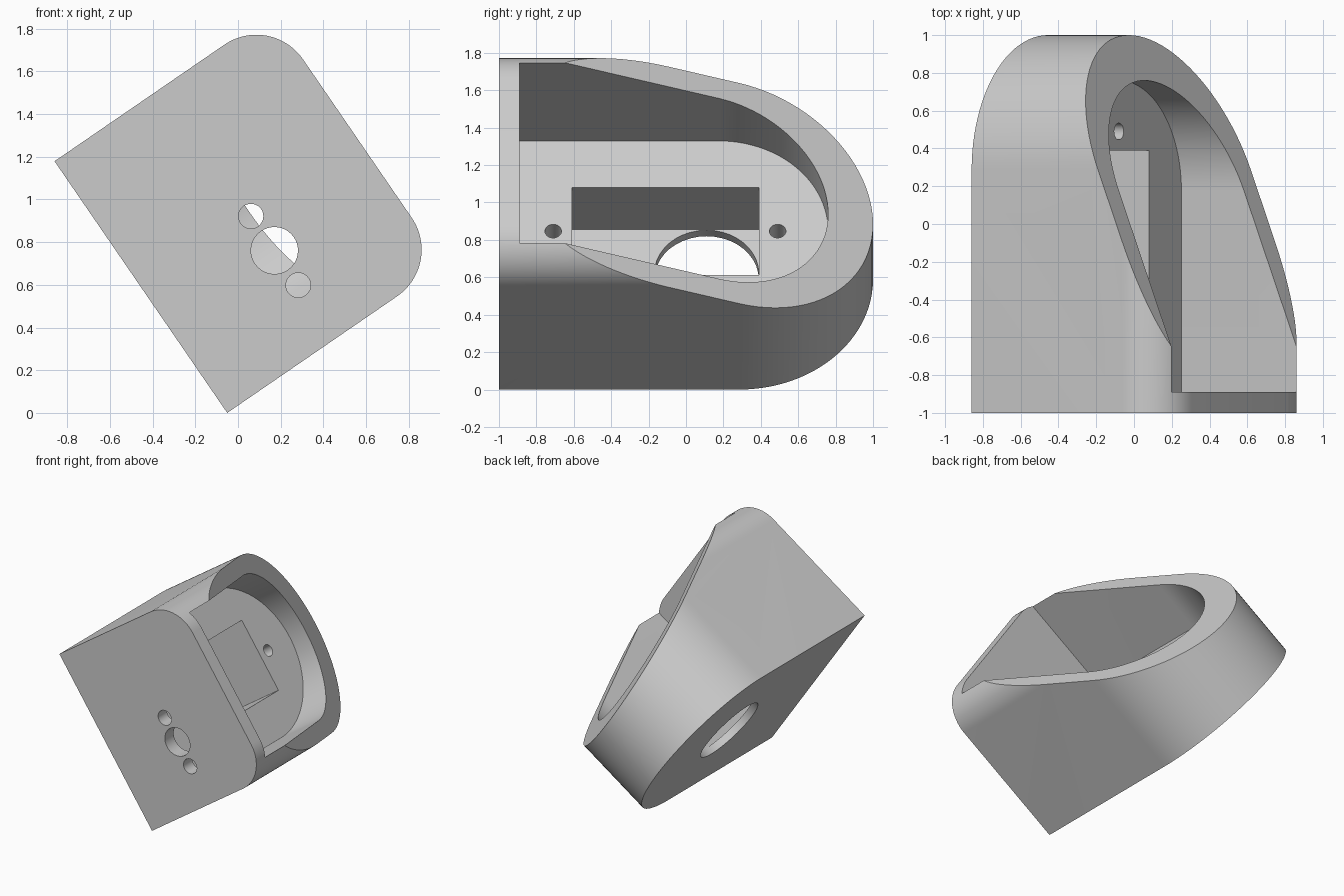
import bpy, bmesh, math
from mathutils import Matrix, Vector

if "Cube" in bpy.data.objects:
    bpy.data.objects.remove(bpy.data.objects["Cube"])

# Working frame: X across the housing, Y front to back, Z out from the base
HALF, HEIGHT, ROUND = 0.715, 1.23, 0.265


def prism(name, outline, axis, lo, hi):
    """Extrude a 2D outline along Z ('z': x,y), Y ('y': x,z) or X ('x': y,z)."""
    place = {"z": lambda a, b, t: (a, b, t),
             "y": lambda a, b, t: (a, t, b),
             "x": lambda a, b, t: (t, a, b)}[axis]
    bm = bmesh.new()
    face = bm.faces.new([bm.verts.new(place(a, b, lo)) for a, b in outline])
    ext = bmesh.ops.extrude_face_region(bm, geom=[face])
    move = Vector(place(0, 0, hi - lo))
    bmesh.ops.translate(bm, vec=move, verts=[v for v in ext["geom"] if isinstance(v, bmesh.types.BMVert)])
    bmesh.ops.recalc_face_normals(bm, faces=bm.faces)
    mesh = bpy.data.meshes.new(name)
    bm.to_mesh(mesh)
    bm.free()
    obj = bpy.data.objects.new(name, mesh)
    bpy.context.collection.objects.link(obj)
    return obj


def arc(cx, cy, r, start, end, steps):
    angles = [math.radians(start + (end - start) * i / steps) for i in range(steps + 1)]
    return [(cx + r * math.cos(a), cy + r * math.sin(a)) for a in angles]


def u_shape(half, front, back):
    """Straight front with a half-round back."""
    return [(-half, front), (half, front)] + arc(0, back - half, half, 0, 180, 48)


def circle(cx, cy, r):
    return arc(cx, cy, r, 0, 360, 40)[:-1]


def rect(x0, x1, y0, y1):
    return [(x0, y0), (x1, y0), (x1, y1), (x0, y1)]


def combine(body, tool, operation):
    tool.hide_render = True
    mod = body.modifiers.new("shape", "BOOLEAN")
    mod.operation, mod.solver, mod.object = operation, "EXACT", tool
    bpy.context.view_layer.objects.active = body
    bpy.ops.object.modifier_apply(modifier=mod.name)
    bpy.data.objects.remove(tool)


# Housing: half-round plan crossed with a front section that has rounded shoulders
housing = prism("angled_housing", u_shape(HALF, -1, 1), "z", 0, HEIGHT)
inner, shoulder = HALF - ROUND, HEIGHT - ROUND
section = ([(-HALF, -0.1), (HALF, -0.1)] + arc(inner, shoulder, ROUND, 0, 90, 20)
           + arc(-inner, shoulder, ROUND, 90, 180, 20))
combine(housing, prism("section_tool", section, "y", -1.2, 1.2), "INTERSECT")

cutters = [
    # Sloping rim, falling toward the back
    prism("slope_cutter", [(-0.84, 1.272), (1.2, 0.438), (1.2, 1.6), (-0.84, 1.6)], "x", -1, 1),
    # Main cavity behind the thin front wall
    prism("cavity_cutter", u_shape(0.585, -0.89, 0.76), "z", 0.455, 1.5),
    # Rectangular pocket in the cavity floor
    prism("pocket_cutter", rect(-0.283, 0.283, -0.61, 0.39), "z", 0.057, 0.6),
    # Round opening through the base
    prism("base_hole_cutter", circle(0, 0.11, 0.279), "z", -0.1, 0.2),
]
# Blind screw holes in the floor
for y in (-0.71, 0.49):
    cutters.append(prism("screw_cutter", circle(0, y, 0.044), "z", 0.12, 0.6))
# Three holes through the front wall
for x, r in ((0.018, 0.058), (0.213, 0.11), (0.41, 0.058)):
    cutters.append(prism("front_hole_cutter", circle(x, 0.613, r), "y", -1.2, -0.8))
for cutter in cutters:
    combine(housing, cutter, "DIFFERENCE")

# Tilt the finished housing onto its long edge
housing.data.transform(Matrix.Translation((-0.455, 0, 0.59)) @ Matrix.Rotation(math.radians(55.54), 4, "Y"))
low = min(v.co.z for v in housing.data.vertices)
housing.data.transform(Matrix.Translation((0, 0, -low)))

# Plain grey finish
grey = bpy.data.materials.new("light_grey")
grey.use_nodes = True
colour = (0.6, 0.6, 0.6, 1)
grey.diffuse_color = colour
grey.node_tree.nodes["Principled BSDF"].inputs["Base Color"].default_value = colour
housing.data.materials.clear()
housing.data.materials.append(grey)

bpy.ops.object.select_all(action="DESELECT")
housing.select_set(True)
bpy.context.view_layer.objects.active = housing
bpy.ops.object.shade_smooth_by_angle(angle=math.radians(30))
